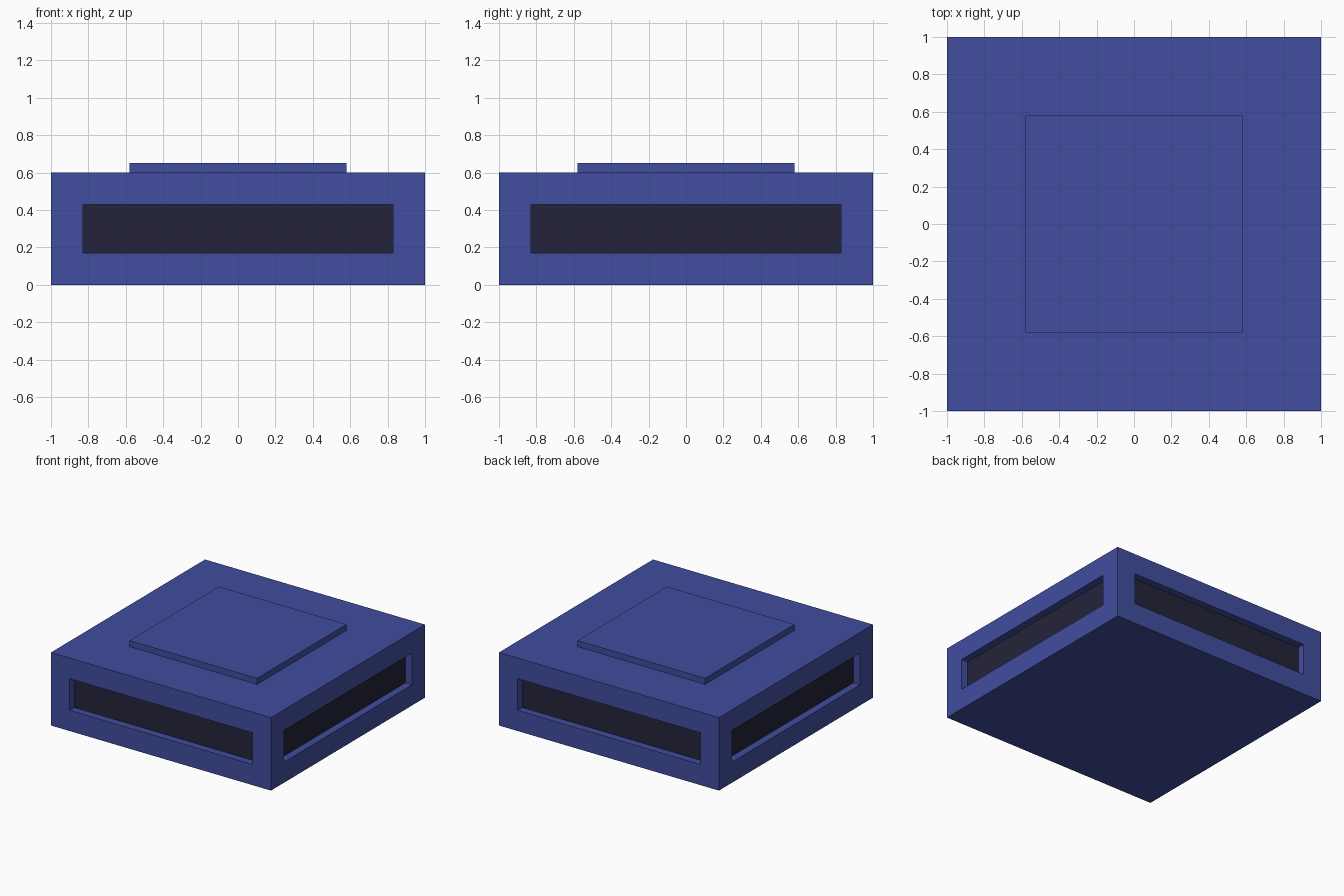
import bpy, bmesh
from mathutils import Matrix

if "Cube" in bpy.data.objects:
    bpy.data.objects.remove(bpy.data.objects["Cube"])


def flat_colour(name, rgb):
    m = bpy.data.materials.new(name)
    m.diffuse_color = (*rgb, 1.0)
    m.use_nodes = True
    m.node_tree.nodes["Principled BSDF"].inputs["Base Color"].default_value = m.diffuse_color
    return m


blue = flat_colour("blue", (0.053, 0.075, 0.345))
dark = flat_colour("dark_navy", (0.0176, 0.0176, 0.042))


def box(name, size, z_bottom, recess=None):
    """Box standing at z_bottom; recess = (border, depth) sinks a dark panel in each side."""
    bm = bmesh.new()
    bmesh.ops.create_cube(bm, size=1.0)
    bm.transform(Matrix.Translation((0, 0, z_bottom + size[2] / 2)) @ Matrix.Diagonal((*size, 1)))
    bm.normal_update()
    if recess:
        border, depth = recess
        sides = [f for f in bm.faces if abs(f.normal.z) < 0.5]
        # frame border, then sunken panel with straight walls
        bmesh.ops.inset_individual(bm, faces=sides, thickness=border, use_even_offset=True)
        for f in sides:
            inward = -f.normal.copy() * depth
            panel = bmesh.ops.extrude_discrete_faces(bm, faces=[f])["faces"][0]
            bmesh.ops.translate(bm, verts=panel.verts[:], vec=inward)
            panel.material_index = 1
    me = bpy.data.meshes.new(name)
    bm.to_mesh(me)
    bm.free()
    me.materials.append(blue)
    me.materials.append(dark)
    ob = bpy.data.objects.new(name, me)
    bpy.context.collection.objects.link(ob)
    return ob


# main housing with a dark recessed panel on every side
box("housing", (2.0, 2.0, 0.6), 0.0, recess=(0.17, 0.06))
# raised plate on the top
box("top_plate", (1.16, 1.16, 0.05), 0.6)
